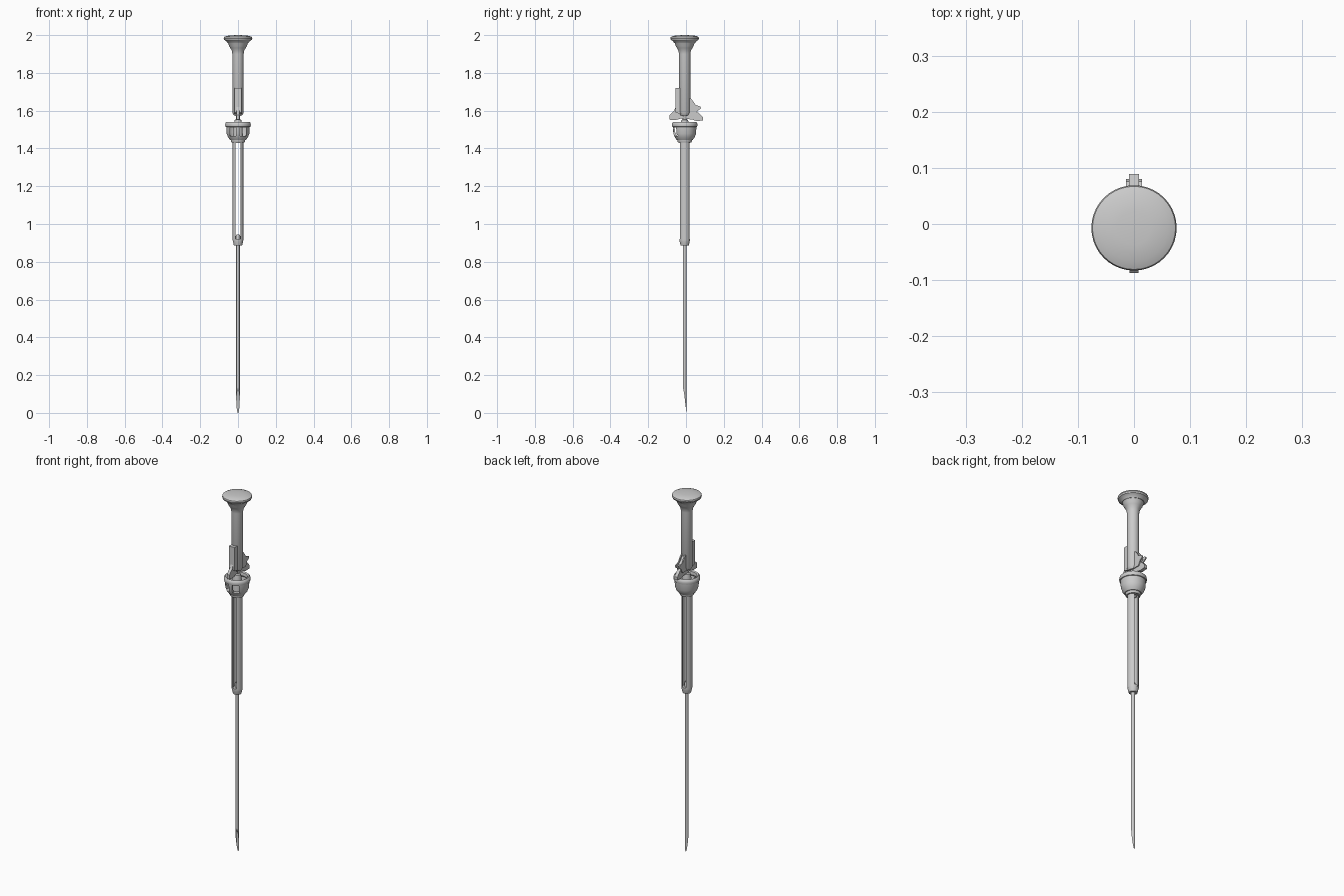
import bpy, bmesh, math
from mathutils import Vector

AY = -0.007   # y of the main axis


def finish(name, bm, smooth=True, loc=(0, 0, 0)):
    bmesh.ops.remove_doubles(bm, verts=bm.verts, dist=1e-6)
    bmesh.ops.recalc_face_normals(bm, faces=bm.faces)
    me = bpy.data.meshes.new(name)
    bm.to_mesh(me)
    bm.free()
    ob = bpy.data.objects.new(name, me)
    ob.location = loc
    bpy.context.collection.objects.link(ob)
    if smooth:
        bpy.ops.object.select_all(action='DESELECT')
        ob.select_set(True)
        bpy.context.view_layer.objects.active = ob
        bpy.ops.object.shade_smooth_by_angle(angle=math.radians(35))
    return ob


def lathe(name, profile, sides=32, closed=False):
    """Spin an (r, z) profile about the main axis."""
    bm = bmesh.new()
    vs = [bm.verts.new((r, 0, z)) for r, z in profile]
    es = [bm.edges.new(p) for p in zip(vs, vs[1:])]
    if closed:
        es.append(bm.edges.new((vs[-1], vs[0])))
    bmesh.ops.spin(bm, geom=vs + es, axis=(0, 0, 1), cent=(0, 0, 0),
                   angle=math.tau, steps=sides, use_merge=True)
    return finish(name, bm, loc=(0, AY, 0))


def plate(name, outline, half):
    """Extrude a (y, z) side outline to x = +-half."""
    bm = bmesh.new()
    f = bm.faces.new([bm.verts.new((-half, y, z)) for y, z in outline])
    ext = bmesh.ops.extrude_face_region(bm, geom=[f])
    moved = [v for v in ext['geom'] if isinstance(v, bmesh.types.BMVert)]
    bmesh.ops.translate(bm, verts=moved, vec=(2 * half, 0, 0))
    return finish(name, bm, smooth=False)


def box(name, x, y, z):
    return_box = plate(name, [(y[0], z[0]), (y[1], z[0]), (y[1], z[1]), (y[0], z[1])],
                       (x[1] - x[0]) / 2)
    return_box.location.x = (x[0] + x[1]) / 2
    return return_box


def cut(ob, cutter):
    m = ob.modifiers.new('cut', 'BOOLEAN')
    m.operation, m.solver, m.object = 'DIFFERENCE', 'EXACT', cutter
    cutter.hide_render = True
    cutter.hide_viewport = True


# hollow needle with a bevelled tip
needle = lathe('needle', [(0.0095, 0.0), (0.0095, 0.9), (0.0065, 0.9), (0.0065, 0.0)], 20, True)
tip_cutter = plate('tip_cutter', [(-0.06, -0.02), (AY + 0.012, -0.02), (AY + 0.0093, 0.0),
                                  (AY - 0.0025, 0.10), (AY - 0.0105, 0.14), (-0.06, 0.14)], 0.04)
cut(needle, tip_cutter)

# inner rod end and solid nose at the bottom of the barrel
lathe('barrel_nose', [(0, 0.885), (0.021, 0.885), (0.024, 0.895), (0.028, 0.915),
                      (0.028, 0.918), (0, 0.918)])
lathe('needle_socket', [(0, 0.91), (0.012, 0.91), (0.012, 0.935), (0.008, 0.945), (0, 0.945)], 16)

# barrel with a slot running right through
barrel = lathe('slotted_barrel', [(0.028, 0.912), (0.028, 1.45), (0.02, 1.45), (0.02, 0.912)], 32, True)
cut(barrel, box('slot_cutter', (-0.0125, 0.0125), (-0.2, 0.2), (0.92, 1.43)))

# collar and open cup
lathe('barrel_collar', [(0.014, 1.432), (0.035, 1.432), (0.038, 1.438), (0.038, 1.452), (0.014, 1.452)], 32, True)
cup = lathe('cup', [(0.014, 1.445), (0.042, 1.445), (0.052, 1.458), (0.060, 1.478), (0.062, 1.515),
                    (0.055, 1.52), (0.052, 1.485), (0.042, 1.466), (0.014, 1.46)], 40, True)
for side, sx in (('left', -1), ('right', 1)):
    x = sorted((sx * 0.010, sx * 0.042))
    cut(cup, box('cup_window_cutter_' + side, x, (-0.2, -0.02), (1.466, 1.512)))
lathe('cup_rim', [(0.056, 1.512), (0.066, 1.515), (0.068, 1.525), (0.066, 1.535),
                  (0.060, 1.541), (0.052, 1.537), (0.050, 1.52)], 40, True)
lathe('cup_hub', [(0.010, 1.45), (0.026, 1.45), (0.024, 1.52), (0.018, 1.55), (0.010, 1.555)], 24, True)

# neck rod between cup and handle
lathe('neck', [(0, 1.45), (0.011, 1.45), (0.011, 1.57), (0.017, 1.583), (0, 1.583)], 20)

# handle shaft flaring into the pommel cap
lathe('handle', [(0, 1.575), (0.022, 1.575), (0.03, 1.59), (0.03, 1.90), (0.033, 1.918), (0.041, 1.932),
                 (0.047, 1.942), (0.052, 1.957), (0.055, 1.962), (0, 1.962)])
lathe('cap', [(0, 1.958), (0.055, 1.958), (0.062, 1.968), (0.073, 1.975), (0.076, 1.983),
              (0.074, 1.990), (0.060, 1.996), (0.03, 1.999), (0, 2.0)], 40)

# front rail along the lower handle and the front lever
plate('front_rail', [(-0.055, 1.59), (-0.02, 1.58), (-0.02, 1.72), (-0.055, 1.72)], 0.018)
plate('front_lever', [(-0.055, 1.62), (-0.063, 1.60), (-0.087, 1.577), (-0.087, 1.552), (-0.055, 1.55),
                      (-0.030, 1.558), (-0.005, 1.56), (-0.005, 1.60), (-0.03, 1.62)], 0.008)

# back latch: lower tab with paired hook cheeks above
plate('back_tab', [(-0.01, 1.556), (0.03, 1.554), (0.055, 1.545), (0.089, 1.548), (0.089, 1.565),
                   (0.068, 1.588), (0.03, 1.60), (-0.01, 1.60)], 0.009)
for side, sx in (('left', -1), ('right', 1)):
    cheek = plate('latch_cheek_' + side, [(0.01, 1.575), (0.05, 1.575), (0.062, 1.60), (0.08, 1.612),
                                          (0.076, 1.622), (0.05, 1.63), (0.042, 1.645),
                                          (0.025, 1.665), (0.01, 1.665)], 0.003)
    cheek.location.x = sx * 0.011
plate('latch_hook', [(0.01, 1.59), (0.045, 1.60), (0.06, 1.612), (0.055, 1.622), (0.04, 1.63),
                     (0.02, 1.66), (0.01, 1.66)], 0.009)
